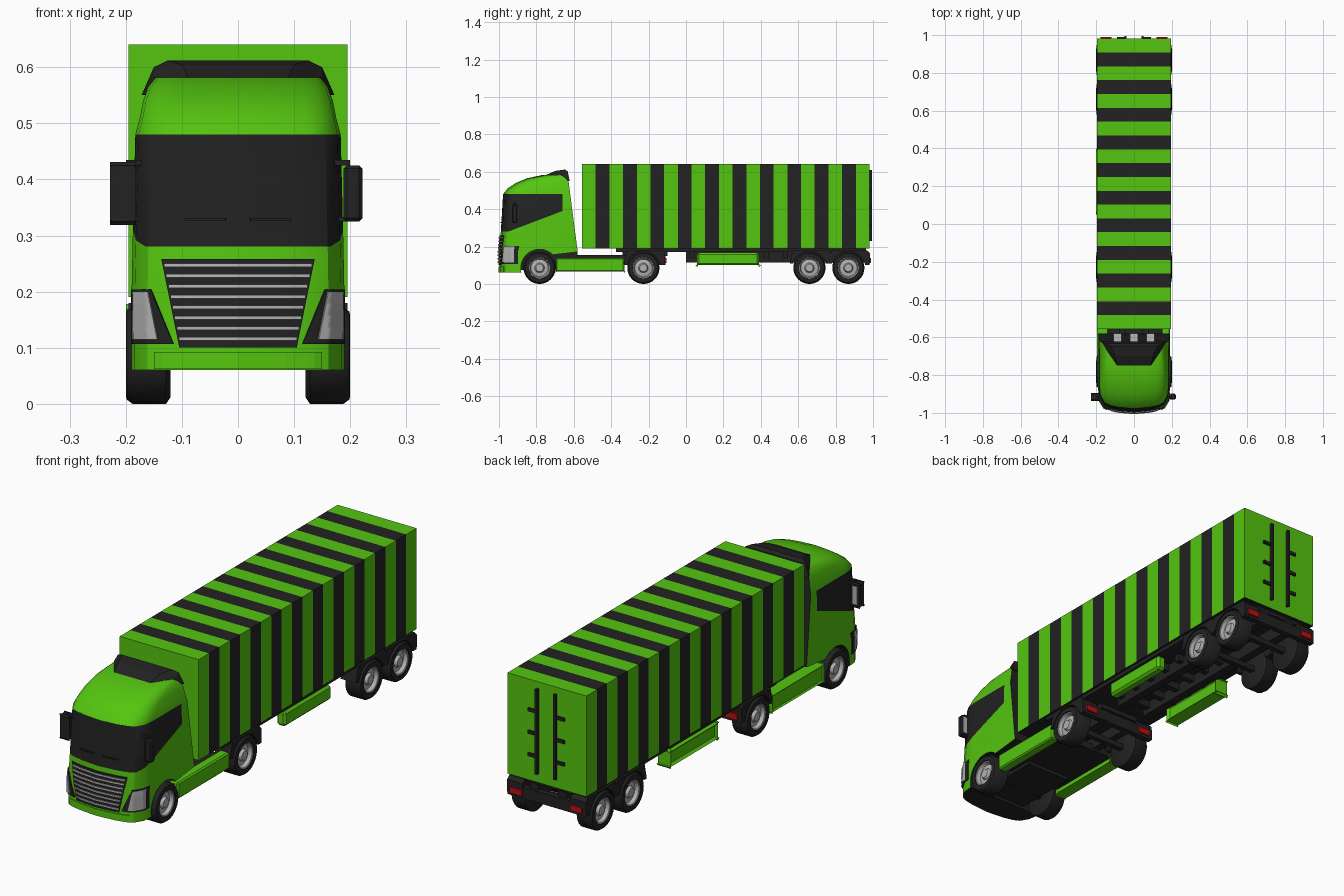
import bpy, bmesh, math
from mathutils import Vector

if "Cube" in bpy.data.objects:
    bpy.data.objects.remove(bpy.data.objects["Cube"])


def material(name, r, g, b):
    m = bpy.data.materials.new(name)
    m.use_nodes = True
    m.diffuse_color = (r, g, b, 1)
    m.node_tree.nodes["Principled BSDF"].inputs["Base Color"].default_value = (r, g, b, 1)
    return m


GREEN = material("lime green", .09, .56, .005)
BLACK = material("soft black", .016, .016, .016)
GREY = material("light grey", .45, .45, .45)
RED = material("tail red", .5, .005, .005)
WHITE = material("white", .95, .95, .95)


def finish(name, bm, mats, smooth=None):
    bmesh.ops.recalc_face_normals(bm, faces=bm.faces)
    me = bpy.data.meshes.new(name)
    bm.to_mesh(me)
    bm.free()
    for m in mats:
        me.materials.append(m)
    ob = bpy.data.objects.new(name, me)
    bpy.context.collection.objects.link(ob)
    if smooth:
        bpy.ops.object.select_all(action='DESELECT')
        bpy.context.view_layer.objects.active = ob
        ob.select_set(True)
        bpy.ops.object.shade_smooth_by_angle(angle=math.radians(smooth))
    return ob


def box(name, x, y, z, mat, mirror=False, bevel=0):
    """Box from (min, max) ranges, optionally repeated on the other side."""
    for s, side in ((1, "left_"), (-1, "right_")) if mirror else ((1, ""),):
        bm = bmesh.new()
        bmesh.ops.create_cube(bm, size=1)
        for v in bm.verts:
            v.co = [(r[0] + r[1]) / 2 + c * (r[1] - r[0]) for r, c in zip((x, y, z), v.co)]
            v.co.x *= s
        if bevel:
            bmesh.ops.bevel(bm, geom=bm.edges[:], offset=bevel, segments=1, affect='EDGES')
        finish(side + name, bm, [mat])


def prism(name, outline, x0, x1, mat):
    """Outline of (y, z) points extruded along x."""
    bm = bmesh.new()
    face = bm.faces.new([bm.verts.new((x0, y, z)) for y, z in outline])
    ext = bmesh.ops.extrude_face_region(bm, geom=[face])["geom"]
    bmesh.ops.translate(bm, vec=(x1 - x0, 0, 0), verts=[v for v in ext if isinstance(v, bmesh.types.BMVert)])
    return finish(name, bm, [mat])


def lathe(name, profile, y, z, side, mat, steps=32):
    """Profile of (x, radius) points spun around a wheel axis."""
    bm = bmesh.new()
    vs = [bm.verts.new((x * side, y, z + r)) for x, r in profile]
    es = [bm.edges.new(p) for p in zip(vs, vs[1:])]
    bmesh.ops.spin(bm, geom=vs + es, cent=(0, y, z), axis=(1, 0, 0), angle=math.tau, steps=steps, use_merge=True)
    bmesh.ops.remove_doubles(bm, verts=bm.verts, dist=1e-5)
    finish(name, bm, [mat], 40)


# Striped container
Y0, Y1, STRIPES = -.556, .981, 21
bm = bmesh.new()
bmesh.ops.create_cube(bm, size=1)
for v in bm.verts:
    v.co = (v.co.x * .39, (Y0 + Y1) / 2 + v.co.y * (Y1 - Y0), .415 + v.co.z * .45)
pitch = (Y1 - Y0) / STRIPES
for i in range(1, STRIPES):
    bmesh.ops.bisect_plane(bm, geom=bm.verts[:] + bm.edges[:] + bm.faces[:],
                           plane_co=(0, Y0 + i * pitch, 0), plane_no=(0, 1, 0))
bm.normal_update()
for f in bm.faces:
    stripe = int((f.calc_center_median().y - Y0) / pitch) % 2
    f.material_index = 1 if f.normal.z < -.5 else 0 if abs(f.normal.y) > .5 else stripe
finish("container", bm, [GREEN, BLACK])

# Rear door lock bars and handles
box("door_bar", (.04, .051), (.98, .994), (.23, .61), BLACK, True)
for z in (.3, .4, .5):
    box("door_handle", (.04, .09), (.98, .99), (z, z + .014), BLACK, True)

# Cab: rows of (height, half width, front y), plan as (width share, setback)
ROWS = [(.06, .19, -.998), (.18, .19, -.998), (.28, .188, -.99), (.48, .183, -.978),
        (.51, .175, -.955), (.54, .169, -.91), (.565, .16, -.85), (.582, .146, -.77)]
PLAN = [(0, 0), (.45, .008), (.7, .018), (.85, .032), (.97, .07), (1, .12)]


def lerp(table, key, col):
    for a, b in zip(table, table[1:]):
        if key <= b[0]:
            return a[col] + (b[col] - a[col]) * (key - a[0]) / (b[0] - a[0])
    return table[-1][col]


def front_y(x, z):
    return lerp(ROWS, z, 2) + lerp(PLAN, abs(x) / lerp(ROWS, z, 1), 1)


def back_y(z):
    return -.58 - .13 * (z - .18)


bm = bmesh.new()
rings = []
for z, w, f in ROWS:
    half = [(w * s, f + d) for s, d in PLAN] + [(w, back_y(z))]
    pts = [(-x, y) for x, y in reversed(half)] + half[1:]
    rings.append([bm.verts.new((x, y, z)) for x, y in pts])
for a, b in zip(rings, rings[1:]):
    for i in range(len(a)):
        j = (i + 1) % len(a)
        bm.faces.new((a[i], a[j], b[j], b[i]))
bm.faces.new(rings[0])
bm.faces.new(rings[-1])
SILL = .38
for co, no in (((0, -.66, 0), (0, 1, 0)), ((0, -.95, .28), (0, -SILL, 1))):
    bmesh.ops.bisect_plane(bm, geom=bm.verts[:] + bm.edges[:] + bm.faces[:], plane_co=co, plane_no=no)
bmesh.ops.recalc_face_normals(bm, faces=bm.faces)
for f in bm.faces:
    c = f.calc_center_median()
    glass = .28 < c.z < .48 and c.y < -.66 and c.z > .28 + SILL * (c.y + .95)
    f.material_index = int(glass or f.normal.y > .6 or f.normal.z < -.6)
cab = finish("cab", bm, [GREEN, BLACK], 30)

# Wheel arches and raised rear floor cut out of the cab
arch = [(-.783 + .1 * math.cos(a * math.tau / 32), .085 + .1 * math.sin(a * math.tau / 32)) for a in range(32)]
floor = [(-.72, 0), (-.5, 0), (-.5, .18), (-.72, .155)]
for outline in (arch, floor):
    cutter = prism("cutter", outline, -.3, .3, BLACK)
    mod = cab.modifiers.new("cut", 'BOOLEAN')
    mod.operation, mod.solver, mod.object = 'DIFFERENCE', 'EXACT', cutter
    mod.material_mode = 'TRANSFER'
    bpy.context.view_layer.objects.active = cab
    bpy.ops.object.modifier_apply(modifier=mod.name)
    bpy.data.objects.remove(cutter)
box("cab_underbody", (-.11, .11), (-.9, -.58), (.075, .19), BLACK)

# Roof deflector
bm = bmesh.new()
for x, y, z in ((.085, -.765, .575), (.172, -.622, .55), (.15, -.66, .582), (.125, -.645, .612), (.15, -.632, .6), (.1, -.7, .604)):
    for s in (1, -1):
        bm.verts.new((x * s, y, z))
bmesh.ops.convex_hull(bm, input=bm.verts)
finish("roof_deflector", bm, [BLACK])

# Pale panels on the rear cab wall
for x in (-.087, 0, .087):
    bm = bmesh.new()
    bm.faces.new([bm.verts.new((x + dx, back_y(z) + .004, z)) for dx, z in
                  ((-.021, .2), (.021, .2), (.021, .54), (-.021, .54))])
    finish("rear_cab_panel", bm, [WHITE])


def front_plate(name, low, high, mat, lift):
    """Plate hugging the cab front; low and high are (x0, x1, z) edges."""
    bm = bmesh.new()
    cols, rows = 24, 4
    grid = []
    for r in range(rows + 1):
        x0, x1, z = (a + (b - a) * r / rows for a, b in zip(low, high))
        xs = [x0 + (x1 - x0) * c / cols for c in range(cols + 1)]
        grid.append([bm.verts.new((x, front_y(x, z) - lift, z)) for x in xs])
    for a, b in zip(grid, grid[1:]):
        for i in range(cols):
            bm.faces.new((a[i], a[i + 1], b[i + 1], b[i]))
    ob = finish(name, bm, [mat])
    mod = ob.modifiers.new("thickness", 'SOLIDIFY')
    mod.thickness, mod.offset = .006, 0


# Grille with bars, bumper, headlights, wipers
front_plate("grille", (-.104, .104, .1), (-.136, .136, .258), BLACK, .002)
for i in range(8):
    z = .113 + i * .0187
    w = .102 + .032 * (z - .1) / .158
    front_plate("grille_bar", (-w, w, z), (-w, w, z + .006), GREY, .006)
front_plate("bumper_plate", (-.148, .148, .062), (-.148, .148, .092), GREEN, .001)
for s, side in ((1, "left_"), (-1, "right_")):
    front_plate(side + "lamp_surround", (s * .115, s * .188, .107), (s * .155, s * .188, .204), BLACK, .002)
    front_plate(side + "headlight", (s * .143, s * .186, .115), (s * .16, s * .186, .2), GREY, .007)
    front_plate(side + "wiper", (s * .022, s * .094, .326), (s * .022, s * .094, .331), BLACK, .004)

# Mirrors
box("mirror", (.188, .222), (-.93, -.9), (.325, .425), BLACK, True, .006)
box("mirror_glass", (.193, .217), (-.9, -.897), (.335, .415), GREY, True)
box("mirror_arm", (.165, .2), (-.922, -.91), (.425, .435), BLACK, True)
box("mirror_brace", (.175, .2), (-.922, -.91), (.325, .333), BLACK, True)

# Wheels
R = .086
TYRE = [(.12, 0), (.12, .074), (.128, R), (.188, R), (.199, .078), (.2, .057), (.18, .054)]
RIM = [(.196, .058), (.193, .052), (.178, .046), (.181, .026), (.193, .02), (.193, 0)]
AXLES = (-.783, -.228, .66, .868)
for y in AXLES:
    box("axle", (-.13, .13), (y - .012, y + .012), (R - .012, R + .012), BLACK)
    for s, side in ((1, "left_"), (-1, "right_")):
        lathe(side + "tyre", TYRE, y, R, s, BLACK)
        lathe(side + "rim", RIM, y, R, s, GREY)

# Mudguards over the driven and trailer wheels
for y in AXLES[1:]:
    arc = [(y + .09 * math.cos(a), R + .09 * math.sin(a)) for a in (math.radians(d) for d in range(15, 166, 15))]
    arc = [(py, min(pz, .172)) for py, pz in arc]
    guard = [(y + .115, .11), (y + .115, .165), (y + .1, .18), (y - .09, .18), (y - .105, .11)] + arc[::-1]
    for s, side in ((1, "left_"), (-1, "right_")):
        prism(side + "mudguard", guard, s * .118, s * .195, BLACK)

# Tractor frame, coupling and side skirts
box("tractor_rail", (.045, .08), (-.9, -.11), (.1, .155), BLACK, True)
box("tractor_deck", (-.15, .15), (-.7, -.33), (.09, .12), BLACK)
box("coupling_plate", (-.1, .1), (-.34, -.1), (.15, .175), BLACK)
box("side_skirt", (.145, .19), (-.695, -.33), (.066, .14), GREEN, True, .006)

# Trailer frame, storage boxes
box("trailer_bed", (-.185, .185), (-.375, .962), (.172, .19), BLACK)
box("trailer_rail", (.05, .09), (0, .97), (.115, .175), BLACK, True)
for i in range(6):
    box("cross_member", (-.12, .12), (.02 + i * .1, .045 + i * .1), (.14, .172), BLACK)
box("storage_box", (.145, .19), (.06, .39), (.1, .168), GREEN, True, .01)

# Tail bars and lights
for name, y in (("tractor", -.112), ("trailer", .982)):
    box(name + "_tail_bar", (-.195, .195), (y - .025, y), (.1, .15), BLACK)
    box(name + "_tail_light", (.12, .178), (y, y + .008), (.112, .138), RED, True)
